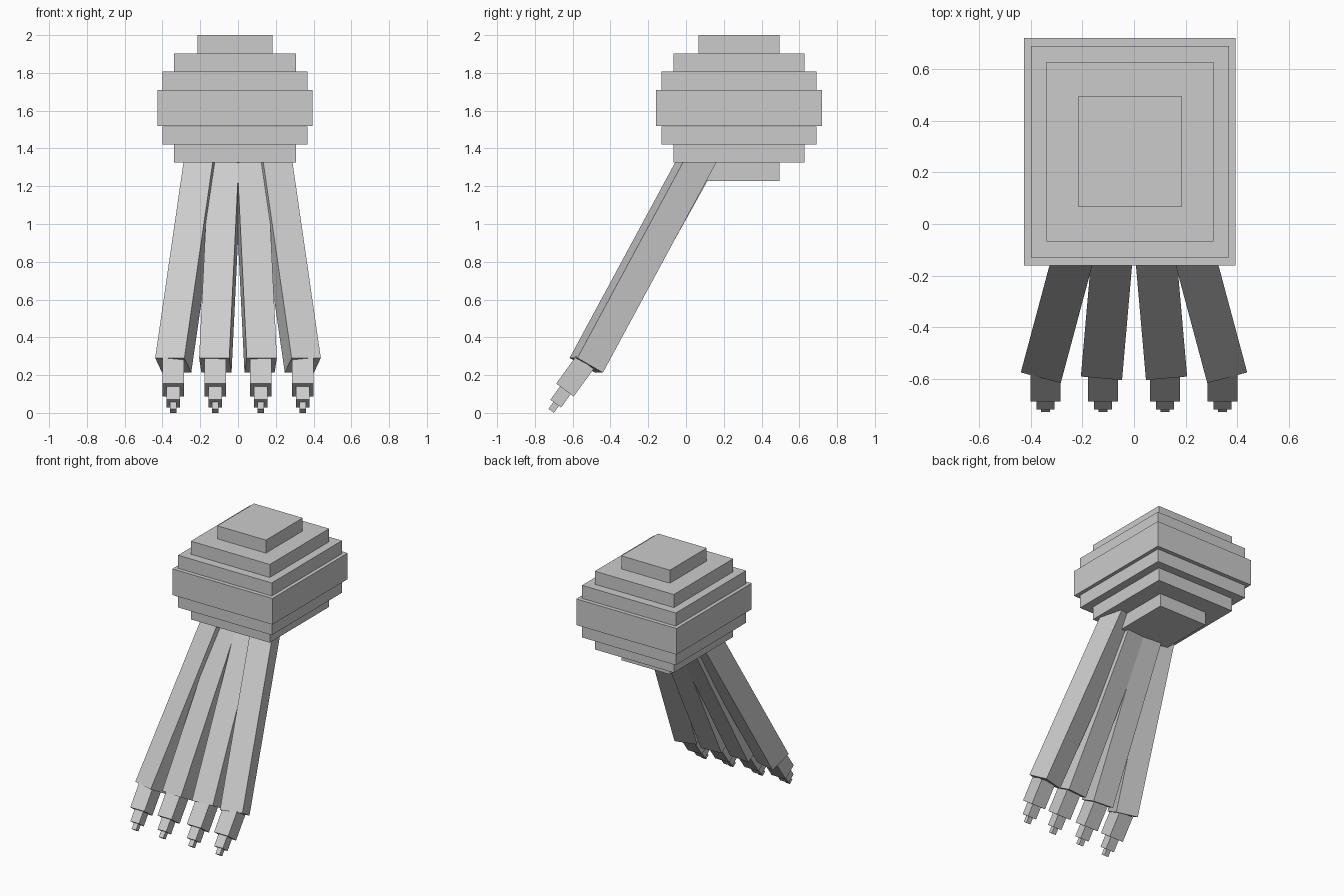
import bpy
from math import radians
from mathutils import Euler, Matrix, Vector

cube = bpy.data.objects.get("Cube")
if cube:
    bpy.data.objects.remove(cube, do_unlink=True)

grey = bpy.data.materials.new("stone_grey")
grey.diffuse_color = (0.6, 0.6, 0.6, 1)
grey.use_nodes = True
grey.node_tree.nodes["Principled BSDF"].inputs["Base Color"].default_value = (0.6, 0.6, 0.6, 1)


def box(name, centre, size, rotation=Matrix.Identity(3)):
    bpy.ops.mesh.primitive_cube_add(size=1)
    obj = bpy.context.object
    obj.name = name
    obj.matrix_world = (Matrix.Translation(centre) @ rotation.to_4x4()
                        @ Matrix.Diagonal((*size, 1)))
    obj.data.materials.append(grey)
    return obj


def bar(name, tip, width, length, tilt, yaw=0):
    """Square bar that ends at tip and runs up and back from it."""
    rot = Euler((radians(-tilt), 0, radians(yaw))).to_matrix()
    centre = Vector(tip) + rot @ Vector((0, 0, length / 2))
    return box(name, centre, (width, width, length), rot)


# Stepped palm: eight stacked slabs, mirrored about the middle
LAYER = 0.0965
MIDDLE = 2 - 4 * LAYER
slabs = [(0.82, 0.88), (0.767, 0.82), (0.646, 0.694), (0.398, 0.43)]
for step, (wide, deep) in enumerate(slabs):
    for side, label in ((1, "upper"), (-1, "lower")):
        z = MIDDLE + side * (step + 0.5) * LAYER
        box(f"palm_{label}_{step + 1}", (-0.016, 0.28, z), (wide, deep, LAYER))

# Four splayed fingers, each with a stepped claw
for side, label in ((1, "left"), (-1, "right")):
    for place, x, yaw in (("inner", 0.12, 5), ("outer", 0.343, 15)):
        name = f"{place}_{label}"
        x *= side
        bar(f"finger_{name}", (x, -0.528, 0.252), 0.16, 1.37, 29.2, side * yaw)
        bar(f"claw_base_{name}", (x, -0.641, 0.121), 0.115, 0.18, 36)
        bar(f"claw_middle_{name}", (x, -0.69, 0.049), 0.07, 0.13, 36)
        bar(f"claw_tip_{name}", (x, -0.714, 0.011), 0.035, 0.08, 36)
